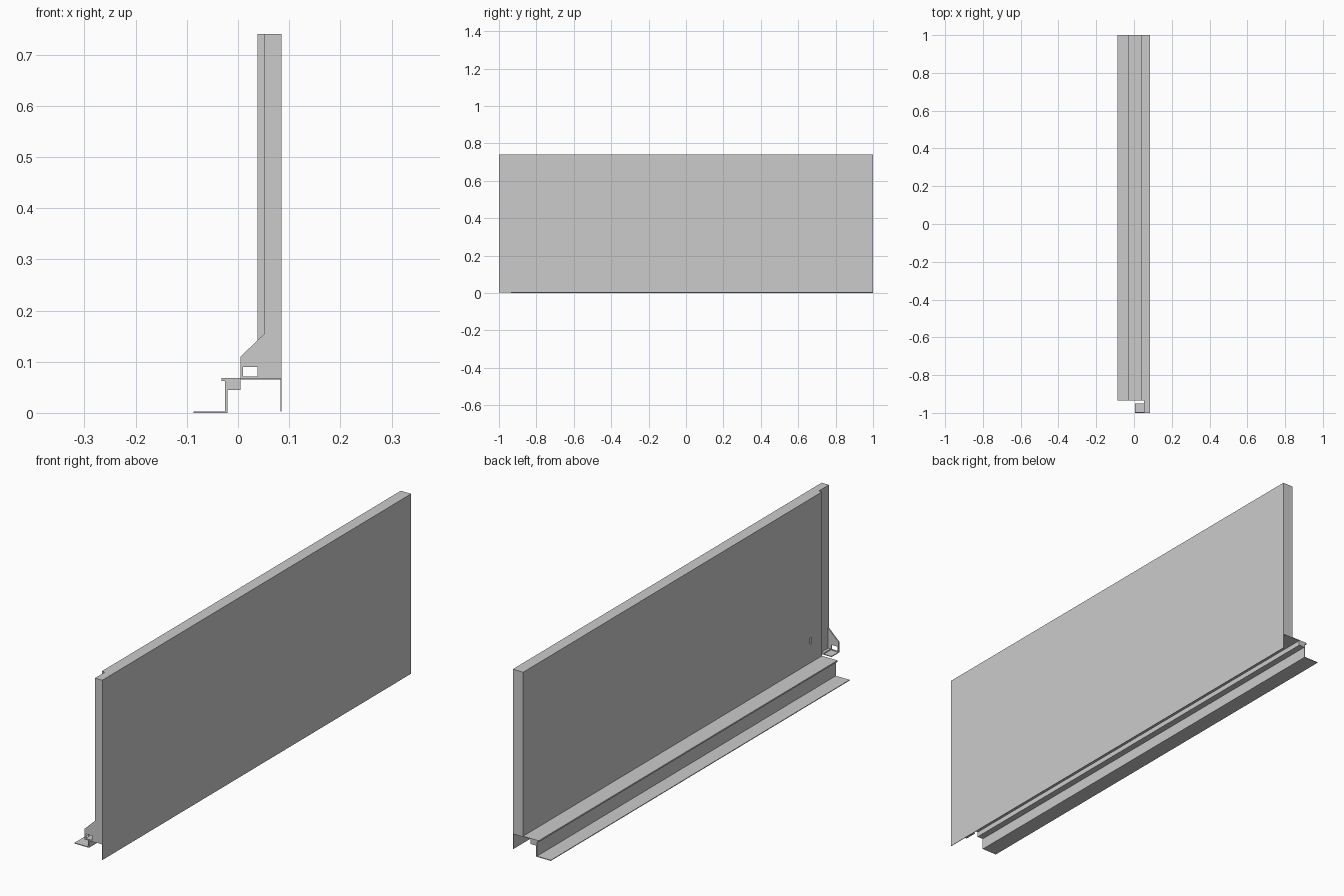
import bpy, bmesh

if "Cube" in bpy.data.objects:
    bpy.data.objects.remove(bpy.data.objects["Cube"])


def prism(name, profile, y0, y1):
    """Extrude an (x, z) profile along y from y0 to y1."""
    bm = bmesh.new()
    face = bm.faces.new([bm.verts.new((x, y0, z)) for x, z in profile])
    ext = bmesh.ops.extrude_face_region(bm, geom=[face])
    verts = [v for v in ext["geom"] if isinstance(v, bmesh.types.BMVert)]
    bmesh.ops.translate(bm, verts=verts, vec=(0, y1 - y0, 0))
    bmesh.ops.recalc_face_normals(bm, faces=bm.faces)
    mesh = bpy.data.meshes.new(name)
    bm.to_mesh(mesh)
    bm.free()
    ob = bpy.data.objects.new(name, mesh)
    bpy.context.collection.objects.link(ob)
    return ob


def box(name, x0, x1, y0, y1, z0, z1):
    return prism(name, [(x0, z0), (x1, z0), (x1, z1), (x0, z1)], y0, y1)


def cut(ob, cutter):
    mod = ob.modifiers.new("cut", "BOOLEAN")
    mod.operation = "DIFFERENCE"
    mod.solver = "EXACT"
    mod.object = cutter
    cutter.hide_render = True
    cutter.hide_set(True)


TOP, LEDGE = 0.74, 0.067     # panel top and ledge height
STEP = -0.935                # where the thick panel and rail begin

# Thick panel with front sheet that hangs below it, and narrower end channel
panel = prism("panel", [(0.038, LEDGE), (0.083, LEDGE), (0.083, 0.003),
                        (0.085, 0.003), (0.085, TOP), (0.038, TOP)], STEP, 1)
prism("end_channel", [(0.052, LEDGE), (0.083, LEDGE), (0.083, 0.003),
                      (0.085, 0.003), (0.085, TOP), (0.052, TOP)], -1, STEP)

# Small slot in the back of the panel
cut(panel, box("slot_cutter", 0.03, 0.05, -0.866, -0.856, 0.145, 0.17))

# Bent sheet rail: floor flange, upright web, lipped ledge
prism("base_rail", [(-0.087, 0), (-0.021, 0), (-0.021, 0.065), (0.083, 0.065),
                    (0.083, 0.068), (-0.032, 0.068), (-0.032, 0.062),
                    (-0.025, 0.062), (-0.025, 0.003), (-0.087, 0.003)], STEP, 1)

# Stiffening bar under the ledge
box("rail_bar", -0.021, 0.005, STEP, 1, 0.045, 0.066)

# End bracket plate with a window
bracket = prism("end_bracket", [(0.005, 0.066), (0.056, 0.066), (0.056, 0.159),
                                (0.052, 0.155), (0.005, 0.11)], -1, -0.995)
cut(bracket, box("window_cutter", 0.01, 0.038, -1.05, -0.95, 0.071, 0.09))

# Bracket foot and its small upturned tab
box("bracket_foot", 0.005, 0.052, -0.995, -0.95, 0.066, 0.069)
box("bracket_tab", 0.04, 0.052, -0.995, -0.95, 0.069, 0.073)
